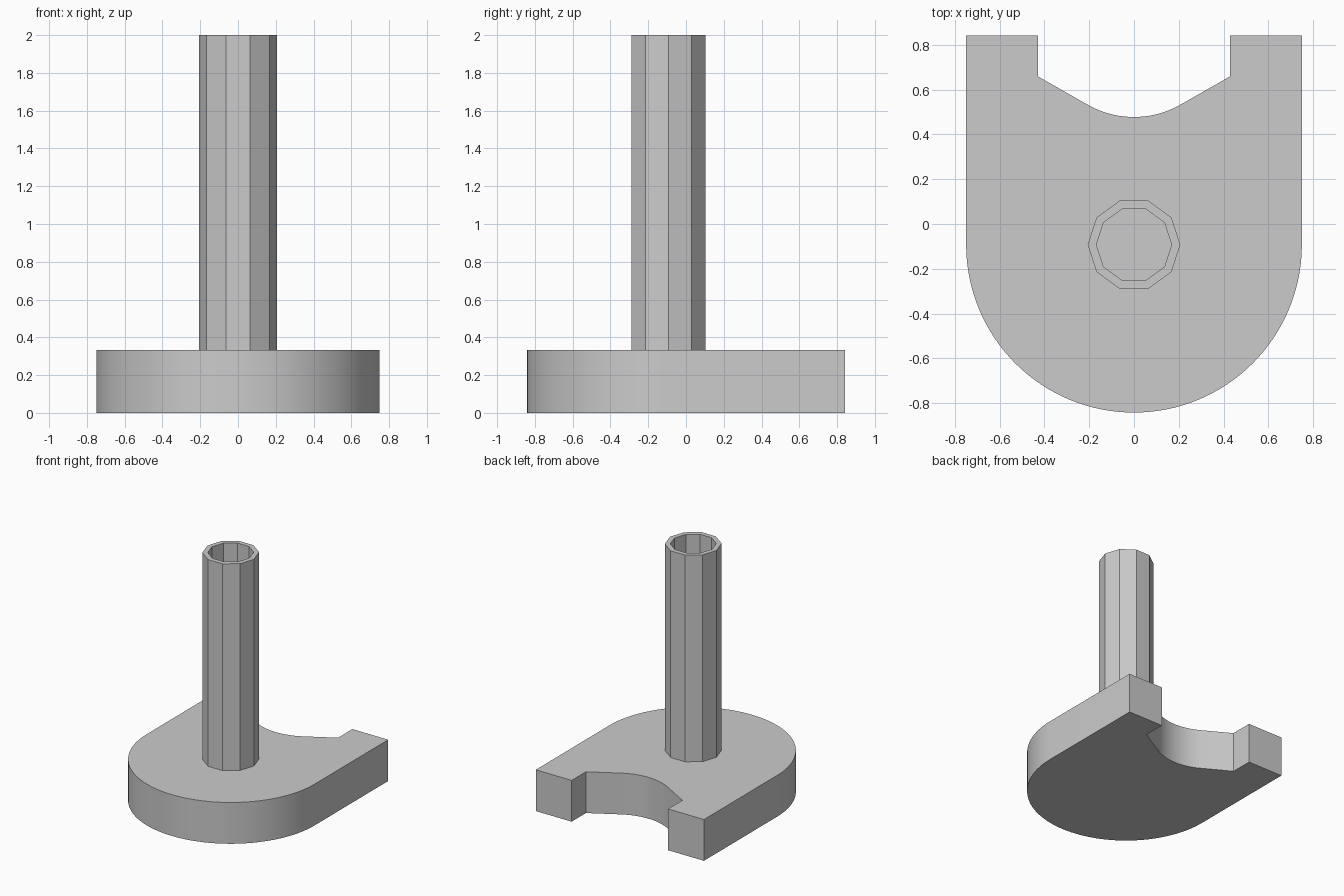
import bpy
import bmesh
from math import sin, cos, pi, radians

cube = bpy.data.objects.get("Cube")
if cube:
    bpy.data.objects.remove(cube, do_unlink=True)

# Shared dimensions
BASE_TOP, POST_TOP = 0.333, 2.0
AXIS_Y, BACK_Y = -0.0925, 0.8425
BASE_R = 0.75

grey = bpy.data.materials.new("light grey")
grey.use_nodes = True
COLOUR = (0.6, 0.6, 0.6, 1)
grey.diffuse_color = COLOUR
grey.node_tree.nodes["Principled BSDF"].inputs["Base Color"].default_value = COLOUR


def arc(cx, cy, radius, start, end, steps):
    """Points along an arc, angles in degrees."""
    angles = [radians(start + (end - start) * i / steps) for i in range(steps + 1)]
    return [(cx + radius * cos(a), cy + radius * sin(a)) for a in angles]


def finish(name, bm):
    bmesh.ops.recalc_face_normals(bm, faces=bm.faces[:])
    mesh = bpy.data.meshes.new(name)
    bm.to_mesh(mesh)
    bm.free()
    mesh.materials.append(grey)
    obj = bpy.data.objects.new(name, mesh)
    bpy.context.collection.objects.link(obj)
    bpy.ops.object.select_all(action="DESELECT")
    obj.select_set(True)
    bpy.context.view_layer.objects.active = obj
    bpy.ops.object.shade_smooth_by_angle(angle=radians(20))
    return obj


# Base plate: rounded front, square back lugs, curved notch between them
NOTCH_R, NOTCH_Y = 0.417, 0.478
outline = arc(0, AXIS_Y, BASE_R, -180, 0, 64)
outline += [(BASE_R, BACK_Y), (0.43, BACK_Y), (0.43, 0.66)]
outline += arc(0, NOTCH_Y + NOTCH_R, NOTCH_R, -60, -120, 20)
outline += [(-0.43, 0.66), (-0.43, BACK_Y), (-BASE_R, BACK_Y)]

bm = bmesh.new()
bottom = bm.faces.new([bm.verts.new((x, y, 0)) for x, y in outline])
raised = bmesh.ops.extrude_face_region(bm, geom=[bottom], use_keep_orig=True)
bmesh.ops.translate(bm, vec=(0, 0, BASE_TOP),
                    verts=[v for v in raised["geom"] if isinstance(v, bmesh.types.BMVert)])
finish("base_plate", bm)

# Hollow ten-sided post standing on the plate
SIDES, OUTER_R, INNER_R = 10, 0.207, 0.168
profile = [(OUTER_R, BASE_TOP), (OUTER_R, POST_TOP), (INNER_R, POST_TOP), (INNER_R, BASE_TOP)]
bm = bmesh.new()
rings = []
for radius, z in profile:
    angles = [2 * pi * i / SIDES for i in range(SIDES)]
    rings.append([bm.verts.new((radius * cos(a), AXIS_Y + radius * sin(a), z)) for a in angles])
for lower, upper in zip(rings, rings[1:]):
    for i in range(SIDES):
        j = (i + 1) % SIDES
        bm.faces.new((lower[i], lower[j], upper[j], upper[i]))
finish("hollow_post", bm)
